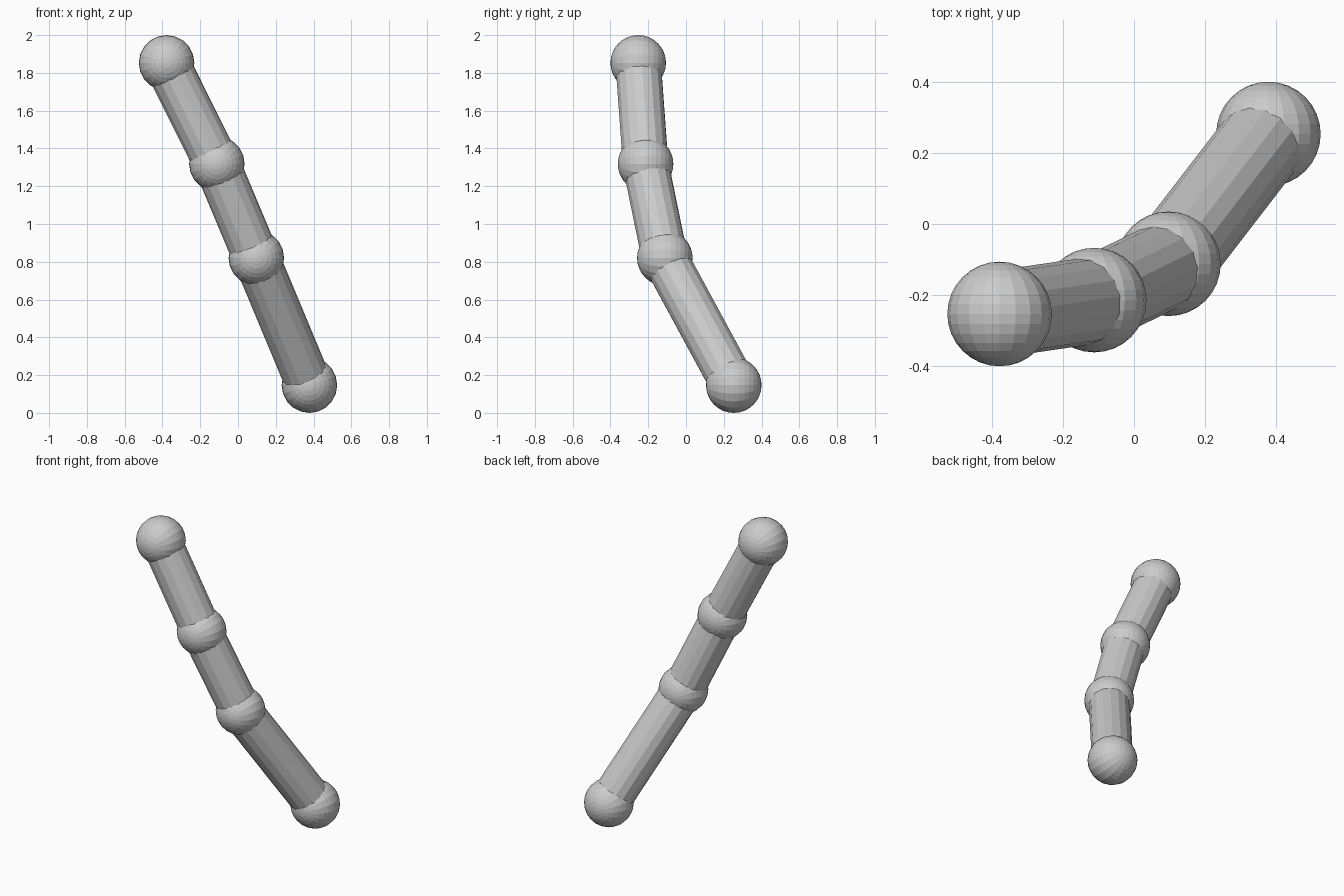
import bpy
from math import pi
from mathutils import Vector

if "Cube" in bpy.data.objects:
    bpy.data.objects.remove(bpy.data.objects["Cube"])

BALL_R = 0.147
TUBE_R = 0.122

# joint centres, from the bottom end to the top end
JOINTS = [Vector(p) for p in (
    (0.378, 0.253, 0.147),
    (0.097, -0.112, 0.82),
    (-0.112, -0.214, 1.318),
    (-0.378, -0.253, 1.853),
)]


def ball(name, centre):
    # sphere poles point to the front and back
    bpy.ops.mesh.primitive_uv_sphere_add(segments=20, ring_count=16, radius=BALL_R,
                                         location=centre, rotation=(pi / 2, 0, 0))
    bpy.context.object.name = name


def tube(name, a, b):
    axis = b - a
    bpy.ops.mesh.primitive_cylinder_add(vertices=16, radius=TUBE_R, depth=axis.length,
                                        location=(a + b) / 2)
    obj = bpy.context.object
    obj.name = name
    obj.rotation_euler = axis.to_track_quat('Z', 'Y').to_euler()


# ball joints
for name, p in zip(("bottom_ball", "lower_joint", "upper_joint", "top_ball"), JOINTS):
    ball(name, p)

# tube segments between neighbouring joints
for name, a, b in zip(("lower_tube", "middle_tube", "upper_tube"), JOINTS, JOINTS[1:]):
    tube(name, a, b)
